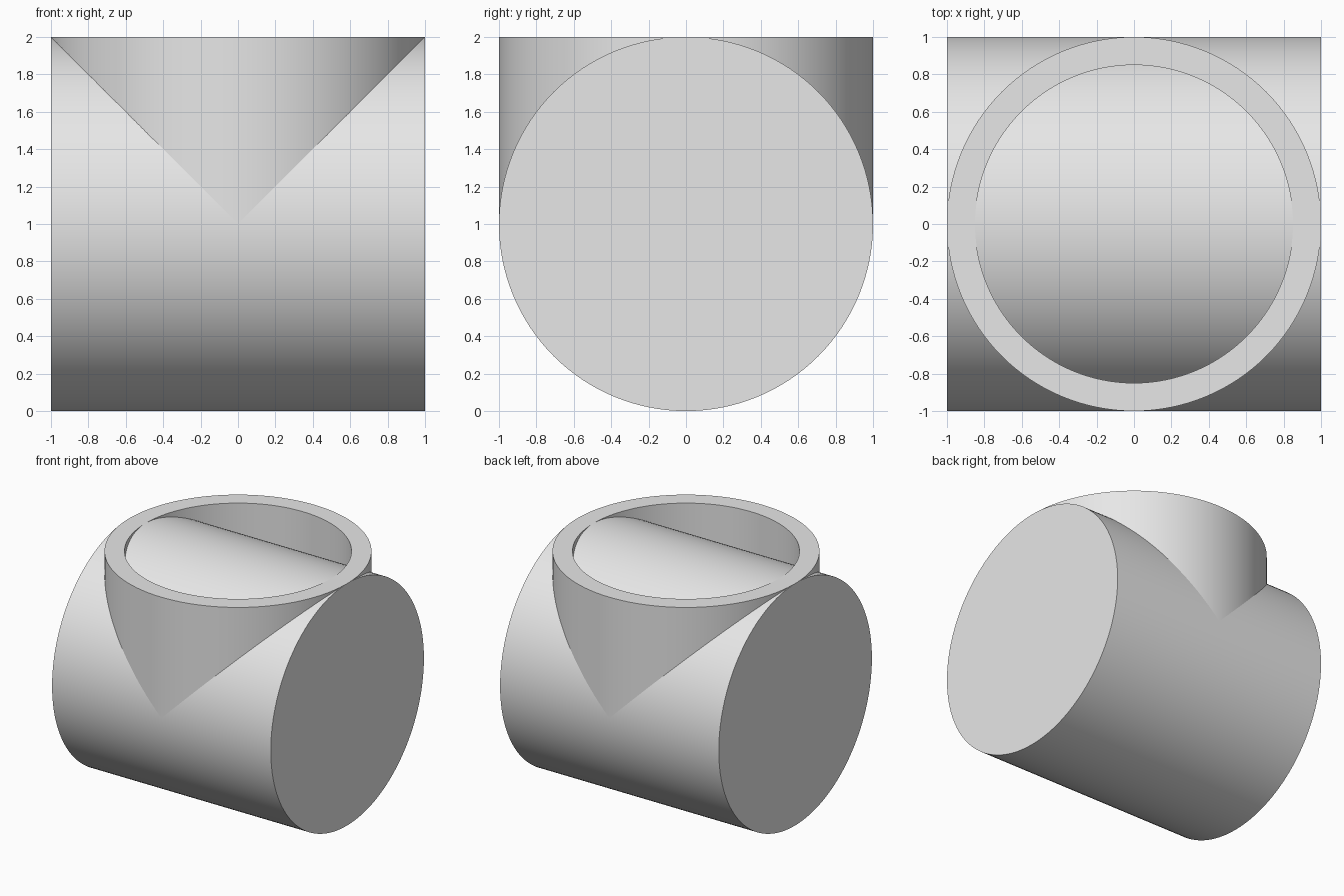
import bpy
import bmesh
from math import radians, pi, cos, sin
from mathutils import Matrix

cube = bpy.data.objects.get("Cube")
if cube:
    bpy.data.objects.remove(cube, do_unlink=True)

SEGMENTS = 128

# Single plain grey material
grey = bpy.data.materials.new("light grey")
grey.use_nodes = True
colour = (0.8, 0.8, 0.8, 1)
grey.diffuse_color = colour
grey.node_tree.nodes["Principled BSDF"].inputs["Base Color"].default_value = colour


def finish(name, bm):
    bmesh.ops.recalc_face_normals(bm, faces=bm.faces)
    mesh = bpy.data.meshes.new(name)
    bm.to_mesh(mesh)
    bm.free()
    obj = bpy.data.objects.new(name, mesh)
    bpy.context.collection.objects.link(obj)
    mesh.materials.append(grey)
    bpy.ops.object.select_all(action="DESELECT")
    obj.select_set(True)
    bpy.context.view_layer.objects.active = obj
    bpy.ops.object.shade_smooth_by_angle(angle=radians(30))
    return obj


# Solid horizontal body, lying along x
bm = bmesh.new()
bmesh.ops.create_cone(
    bm, cap_ends=True, segments=SEGMENTS, radius1=1, radius2=1, depth=2,
    matrix=Matrix.Translation((0, 0, 1)) @ Matrix.Rotation(pi / 2, 4, "Y"))
finish("horizontal_body", bm)

# Upright collar: a rectangular wall profile swept around z
bm = bmesh.new()
profile = [(0.85, 1), (1, 1), (1, 2), (0.85, 2)]
rings = []
for i in range(SEGMENTS):
    a = 2 * pi * i / SEGMENTS
    rings.append([bm.verts.new((r * cos(a), r * sin(a), z)) for r, z in profile])
for i, ring in enumerate(rings):
    after = rings[(i + 1) % SEGMENTS]
    for j in range(len(profile)):
        k = (j + 1) % len(profile)
        bm.faces.new((ring[j], after[j], after[k], ring[k]))
finish("upright_collar", bm)
